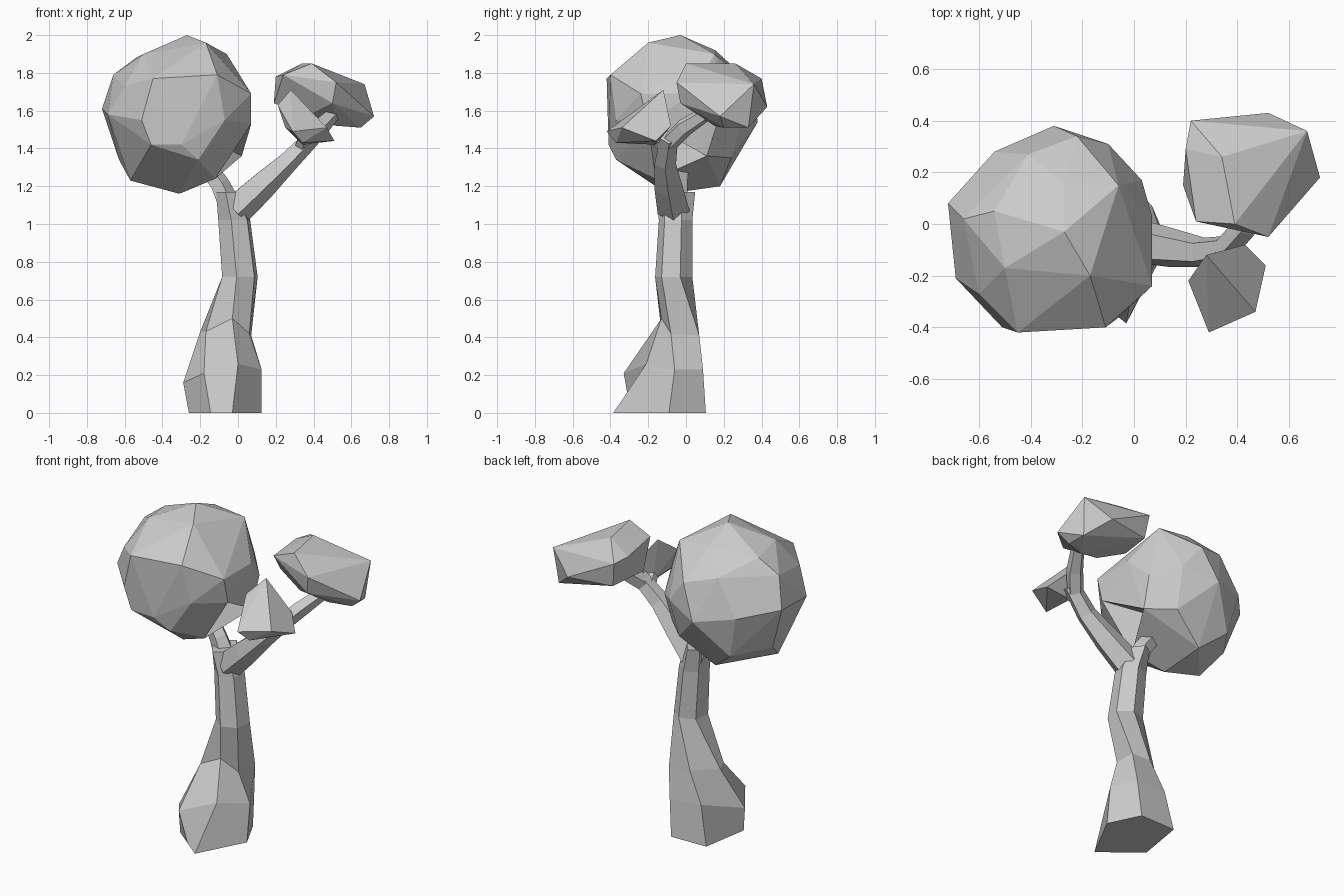
import bpy, bmesh, math
from mathutils import Vector


def finish(bm, name):
    bmesh.ops.recalc_face_normals(bm, faces=bm.faces)
    me = bpy.data.meshes.new(name)
    bm.to_mesh(me)
    bm.free()
    ob = bpy.data.objects.new(name, me)
    bpy.context.collection.objects.link(ob)
    return ob


def clump(name, pts, dent=None):
    """Faceted leaf mass: convex hull around corner points, one corner optionally pushed in."""
    bm = bmesh.new()
    for p in pts:
        bm.verts.new(p)
    bmesh.ops.convex_hull(bm, input=bm.verts[:])
    bmesh.ops.delete(bm, geom=[v for v in bm.verts if not v.link_faces], context='VERTS')
    if dent:
        src, dst = Vector(dent[0]), Vector(dent[1])
        v = min(bm.verts, key=lambda w: (w.co - src).length)
        if (v.co - src).length < .01:
            v.co = dst
    bmesh.ops.dissolve_limit(bm, angle_limit=math.radians(5), verts=bm.verts[:], edges=bm.edges[:])
    return finish(bm, name)


def loft(name, rings):
    """Skin a stack of equal-sized rings and cap the ends."""
    bm = bmesh.new()
    rows = [[bm.verts.new(p) for p in r] for r in rings]
    n = len(rows[0])
    for a, b in zip(rows, rows[1:]):
        for i in range(n):
            j = (i + 1) % n
            bm.faces.new((a[i], a[j], b[j], b[i]))
    bm.faces.new(rows[0])
    bm.faces.new(rows[-1])
    return finish(bm, name)


def flat_ring(x, y, z, rx, ry, n=6, start=-100):
    angs = [math.radians(start + 360 * i / n) for i in range(n)]
    return [(x + rx * math.cos(a), y + ry * math.sin(a), z) for a in angs]


def branch(name, path, n=5):
    """Tapered limb along (x, y, z, radius) stations."""
    pts = [Vector(p[:3]) for p in path]
    rings = []
    for i, p in enumerate(pts):
        d = (pts[min(i + 1, len(pts) - 1)] - pts[max(i - 1, 0)]).normalized()
        u = Vector((0, 1, 0)).cross(d).normalized()
        v = d.cross(u)
        r = path[i][3]
        rings.append([p + r * (u * math.cos(t) + v * math.sin(t))
                      for t in (2 * math.pi * k / n for k in range(n))])
    return loft(name, rings)


# Trunk: flared lumpy foot, narrowing to a six-sided stem
loft("trunk", [
    [(-.03, -.385, 0), (.125, -.09, 0), (.03, .105, 0), (-.21, .10, 0), (-.26, -.20, 0), (-.145, -.292, 0)],
    [(0, -.21, .26), (.125, -.06, .23), (.05, .09, .23), (-.16, .08, .24), (-.29, -.17, .16), (-.18, -.33, .21)],
    [(-.03, -.13, .50), (.06, -.08, .42), (.07, .07, .41), (-.07, .06, .42), (-.20, -.05, .43), (-.17, -.13, .43)],
    flat_ring(.01, -.065, .72, .10, .10),
    flat_ring(-.02, -.055, 1.02, .09, .09),
    flat_ring(-.055, -.055, 1.17, .065, .105),
])

# Limbs
branch("left_limb", [(-.05, -.05, 1.10, .065), (-.10, -.045, 1.21, .055), (-.22, -.02, 1.38, .045)])
branch("right_limb", [(-.01, -.065, 1.08, .09), (.12, -.09, 1.20, .08), (.26, -.11, 1.33, .06), (.39, -.09, 1.46, .05)])
branch("right_limb_tip", [(.35, -.10, 1.42, .05), (.43, -.01, 1.51, .05), (.50, .10, 1.58, .04)])
branch("front_twig", [(.33, -.10, 1.40, .04), (.36, -.20, 1.49, .03)])

# Large leaf mass on the left, hollowed where it overhangs the fork
hollow = (.03, -.06, 1.38)
clump("large_foliage", [
    (-.27, -.03, 2.0), (-.17, -.20, 1.96), (-.27, .155, 1.92), (-.06, .15, 1.90),
    (-.54, .05, 1.88), (-.50, -.17, 1.90), (-.66, .02, 1.79), (-.41, .27, 1.80), (-.22, .34, 1.75),
    (-.45, -.42, 1.77), (-.11, -.40, 1.79), (-.60, -.27, 1.73), (.07, -.24, 1.69), (.07, .03, 1.69),
    (-.72, .08, 1.61), (-.69, -.21, 1.58), (-.54, .28, 1.58), (-.31, .38, 1.54),
    (-.10, .31, 1.60), (.03, .17, 1.55), (.07, -.20, 1.53), (-.07, -.37, 1.55),
    (-.51, -.40, 1.55), (-.46, -.40, 1.42), (-.30, -.41, 1.42), (-.21, -.37, 1.34),
    (-.63, .04, 1.34), (-.57, -.10, 1.23), (-.31, -.10, 1.16), (-.12, -.16, 1.24),
    (-.33, .18, 1.20), (-.48, .25, 1.32), (-.12, .24, 1.35), (.02, .11, 1.36), hollow,
], dent=(hollow, (-.13, -.03, 1.44)))

# Leaf mass on the right, at the back
clump("right_foliage", [
    (.34, .26, 1.85), (.39, 0, 1.85), (.24, .01, 1.79), (.20, .29, 1.78), (.22, .40, 1.77),
    (.52, -.05, 1.75), (.67, .36, 1.74), (.72, .18, 1.57), (.52, .43, 1.62), (.50, -.03, 1.64),
    (.19, .15, 1.64), (.24, .38, 1.62), (.65, .33, 1.51), (.65, .20, 1.51), (.52, .15, 1.52), (.36, .10, 1.57),
])

# Small leaf wedge on the right, at the front
clump("small_foliage", [
    (.28, -.12, 1.71), (.21, -.22, 1.63), (.29, -.42, 1.49), (.47, -.34, 1.51), (.51, -.16, 1.44),
    (.43, -.08, 1.52), (.34, -.37, 1.43), (.34, -.16, 1.42), (.25, -.28, 1.51),
])
